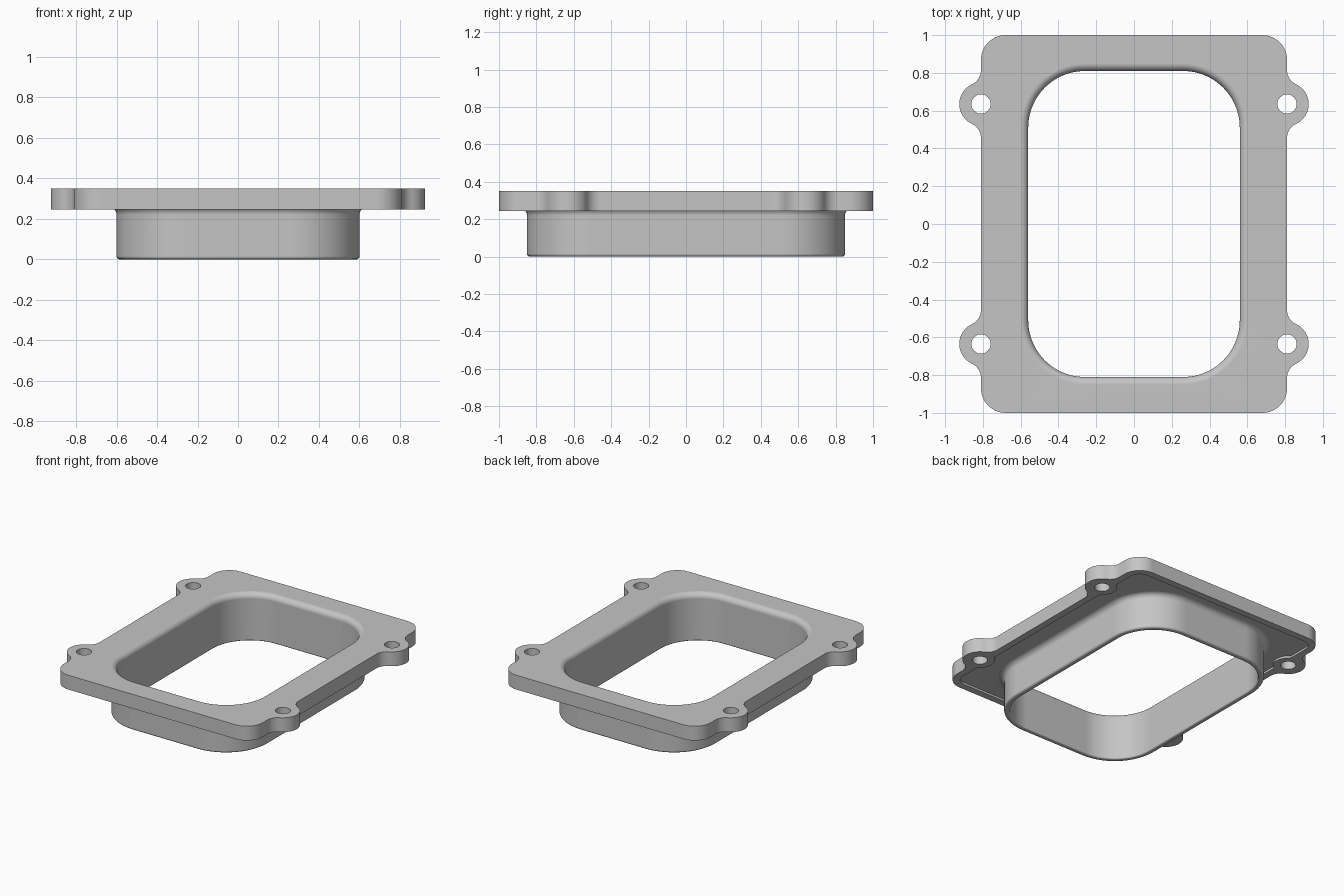
import bpy, bmesh
from math import sin, cos, radians, degrees, atan2

cube = bpy.data.objects.get("Cube")
if cube:
    bpy.data.objects.remove(cube, do_unlink=True)

HALF_X, HALF_Y = 0.81, 1.0
EAR_Y, EAR_R, HOLE_R, BOSS_R = 0.635, 0.115, 0.051, 0.1
TOP, RIM, CEILING = 0.35, 0.245, 0.26


def arc(cx, cy, r, a0, a1, n):
    """Points along an arc, angles in degrees."""
    angles = [radians(a0 + (a1 - a0) * i / n) for i in range(n + 1)]
    return [(cx + r * cos(a), cy + r * sin(a)) for a in angles]


def four_way(q):
    """Mirror a quarter outline (from +x round to +y) into a closed outline."""
    half = q + [(-x, y) for x, y in reversed(q)]
    return half + [(x, -y) for x, y in reversed(half)]


def rounded_rect(hx, hy, r, n):
    return four_way(arc(hx - r, hy - r, r, 0, 90, n))


def flange_outline():
    d = 0.18                                    # reach of the blend beside each ear
    r = (d * d - EAR_R ** 2) / (2 * EAR_R)      # blend radius tangent to ear and edge
    a = degrees(atan2(d, r))
    q = arc(HALF_X + r, EAR_Y - d, r, 180, 180 - a, 8)
    q += arc(HALF_X, EAR_Y, EAR_R, -a, a, 20)[1:-1]
    q += arc(HALF_X + r, EAR_Y + d, r, 180 + a, 180, 8)
    q += arc(HALF_X - 0.13, HALF_Y - 0.13, 0.13, 0, 90, 12)
    return four_way(q)


def recess_outline():
    q = arc(HALF_X, EAR_Y, BOSS_R, 240, 120, 14)     # bite left by the screw boss
    q += arc(HALF_X - 0.13, HALF_Y - 0.13, 0.08, 0, 90, 10)
    return four_way(q)


bm = bmesh.new()


def ring(points, z):
    return [bm.verts.new((x, y, z)) for x, y in points]


def bridge(a, b):
    n = len(a)
    for i in range(n):
        j = (i + 1) % n
        bm.faces.new((a[i], a[j], b[j], b[i]))


def fill(*rings):
    """Flat face between an outer ring and the rings inside it."""
    edges = [bm.edges.get((v, r[(i + 1) % len(r)]))
             for r in rings for i, v in enumerate(r)]
    bmesh.ops.triangle_fill(bm, edges=edges, use_beauty=True, normal=(0, 0, 1))


# Neck section as (inset, height): outer fillet, rounded foot, inner wall, top fillet
profile = arc(-0.04, 0.22, 0.04, 90, 0, 6)
profile += arc(0.015, 0.015, 0.015, 180, 270, 4)
profile += arc(0.03, 0.01, 0.01, 270, 360, 3)
profile += arc(0, TOP - 0.04, 0.04, 0, 90, 8)
# The outer fillet sweeps outwards, away from the wall
profile[:7] = arc(-0.04, 0.22, 0.04, 90, 0, 6)
neck = [ring(rounded_rect(0.6 - i, 0.85 - i, 0.34 - i, 20), z) for i, z in profile]
for lower, upper in zip(neck, neck[1:]):
    bridge(lower, upper)

# Flange edge wall
edge_top, edge_rim = (ring(flange_outline(), z) for z in (TOP, RIM))
bridge(edge_top, edge_rim)

# Shallow recess wall under the flange
recess_rim, recess_top = (ring(recess_outline(), z) for z in (RIM, CEILING))
bridge(recess_rim, recess_top)

# Screw holes through the ears
holes_top, holes_rim = [], []
for sx in (-1, 1):
    for sy in (-1, 1):
        circle = arc(sx * HALF_X, sy * EAR_Y, HOLE_R, 0, 360, 32)[:-1]
        holes_top.append(ring(circle, TOP))
        holes_rim.append(ring(circle, RIM))
        bridge(holes_top[-1], holes_rim[-1])

# Flat faces: top, underside rim, recess ceiling
fill(edge_top, neck[-1], *holes_top)
fill(edge_rim, recess_rim, *holes_rim)
fill(recess_top, neck[0])
bmesh.ops.recalc_face_normals(bm, faces=bm.faces[:])

mesh = bpy.data.meshes.new("flanged_collar")
bm.to_mesh(mesh)
bm.free()
collar = bpy.data.objects.new("flanged_collar", mesh)
bpy.context.collection.objects.link(collar)

# Plain grey finish
grey = bpy.data.materials.new("plain_grey")
grey.use_nodes = True
colour = (0.56, 0.56, 0.56, 1)
grey.diffuse_color = colour
grey.node_tree.nodes["Principled BSDF"].inputs["Base Color"].default_value = colour
mesh.materials.append(grey)

# Smooth curves, crisp edges, flat plates
bpy.ops.object.select_all(action='DESELECT')
collar.select_set(True)
bpy.context.view_layer.objects.active = collar
bpy.ops.object.shade_smooth_by_angle(angle=radians(35))
weighted = collar.modifiers.new("flat_plates", 'WEIGHTED_NORMAL')
weighted.keep_sharp = True
